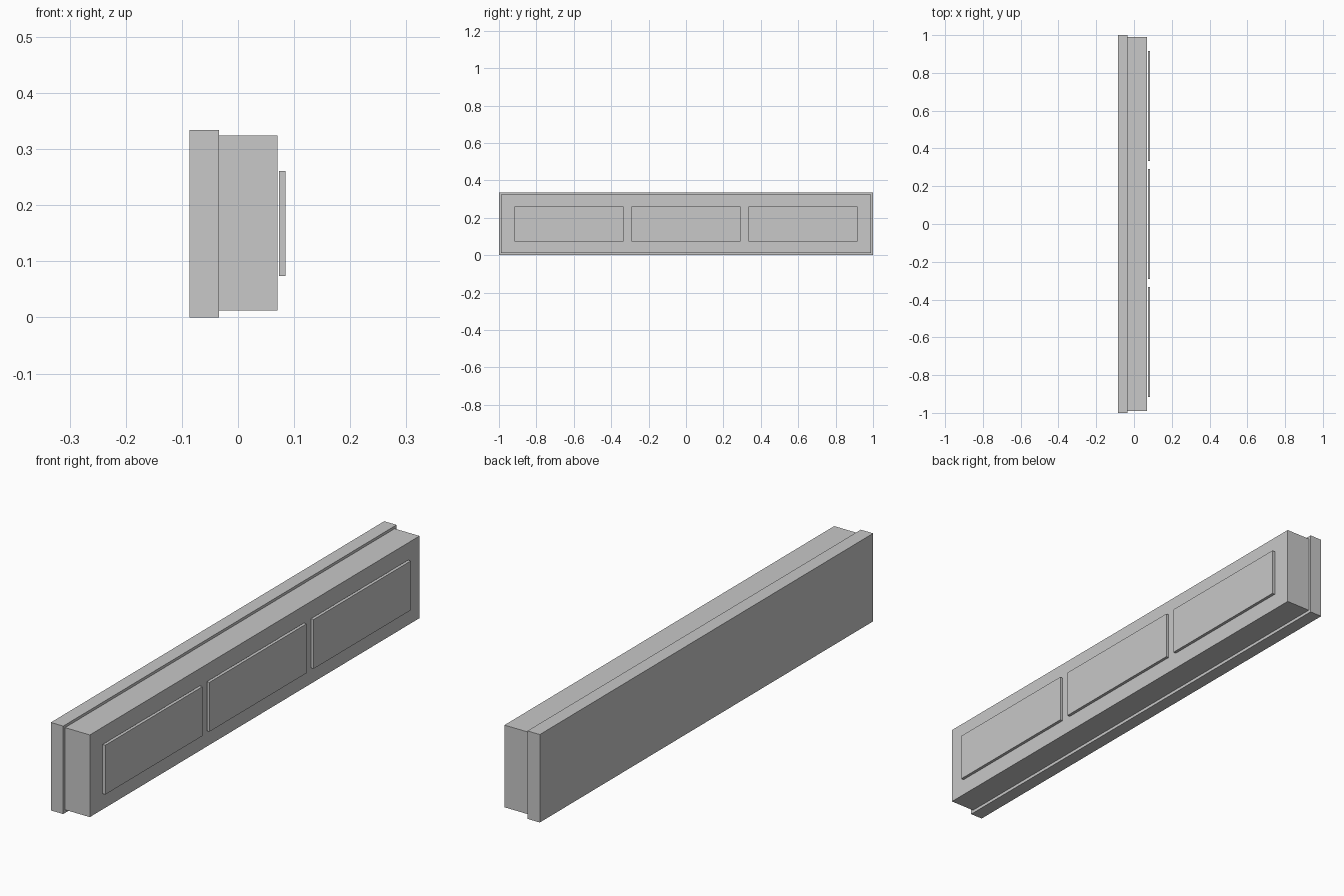
import bpy

if "Cube" in bpy.data.objects:
    bpy.data.objects.remove(bpy.data.objects["Cube"])

# One flat light grey for the whole model
grey = bpy.data.materials.new("light_grey")
grey.diffuse_color = (0.58, 0.58, 0.58, 1.0)
grey.use_nodes = True
grey.node_tree.nodes["Principled BSDF"].inputs["Base Color"].default_value = grey.diffuse_color


def box(name, x, y, z):
    """Box from (min, max) ranges on each axis."""
    centre = [(a + b) / 2 for a, b in (x, y, z)]
    size = [b - a for a, b in (x, y, z)]
    bpy.ops.mesh.primitive_cube_add(size=1, location=centre)
    ob = bpy.context.object
    ob.name = name
    ob.scale = size
    bpy.ops.object.transform_apply(location=False, rotation=False, scale=True)
    ob.data.materials.append(grey)
    return ob


# Backing plate, slightly larger than the body
box("back_plate", (-0.086, -0.034), (-1.0, 1.0), (0.0, 0.334))

# Main body
box("main_body", (-0.034, 0.070), (-0.989, 0.989), (0.012, 0.324))

# Three raised panels, standing just clear of the body
PITCH, HALF_WIDTH = 0.625, 0.2915
for i in (-1, 0, 1):
    c = i * PITCH
    box(f"front_panel_{i + 2}", (0.073, 0.0845),
        (c - HALF_WIDTH, c + HALF_WIDTH), (0.074, 0.261))
